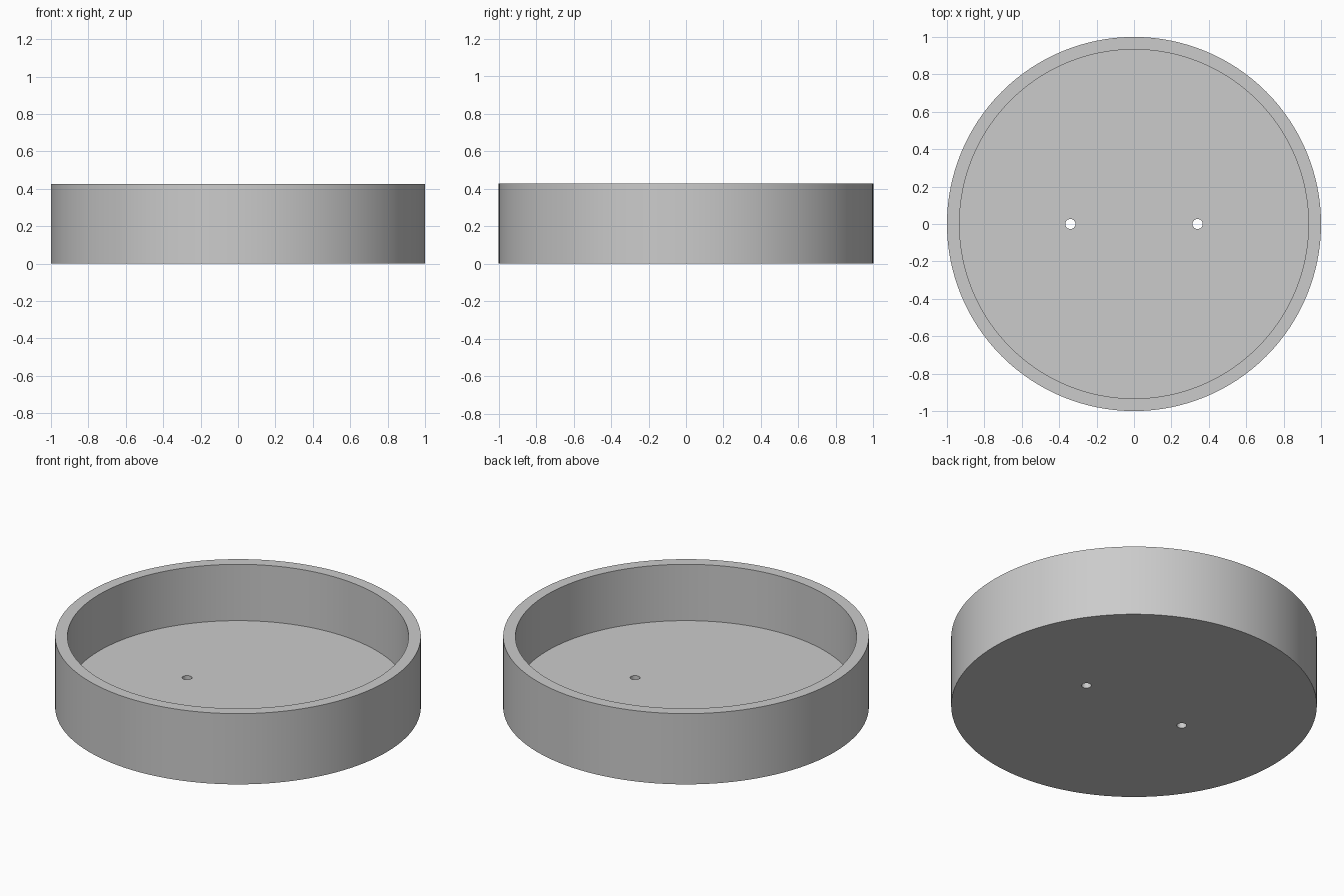
import bpy
import bmesh
from math import radians

RADIUS, INNER, HEIGHT, FLOOR = 1.0, 0.933, 0.427, 0.087
HOLE_X, HOLE_R = 0.34, 0.027

cube = bpy.data.objects.get("Cube")
if cube:
    bpy.data.objects.remove(cube, do_unlink=True)

grey = bpy.data.materials.new("plain grey")
grey.use_nodes = True
colour = (0.6, 0.6, 0.6, 1)
grey.diffuse_color = colour
grey.node_tree.nodes["Principled BSDF"].inputs["Base Color"].default_value = colour


def cylinder(name, radius, bottom, top, sides, x=0):
    bpy.ops.mesh.primitive_cylinder_add(
        vertices=sides, radius=radius, depth=top - bottom,
        location=(x, 0, (top + bottom) / 2))
    obj = bpy.context.object
    obj.name = name
    obj.data.materials.append(grey)
    return obj


# Round tray: inset the top face and push it down to form rim, wall and floor
tray = cylinder("round_tray", RADIUS, 0, HEIGHT, 128)
bm = bmesh.new()
bm.from_mesh(tray.data)
top = max(bm.faces, key=lambda f: f.calc_center_median().z)
bmesh.ops.inset_region(bm, faces=[top], thickness=RADIUS - INNER)
ring = bmesh.ops.extrude_discrete_faces(bm, faces=[top])
bmesh.ops.translate(bm, verts=ring["faces"][0].verts, vec=(0, 0, FLOOR - HEIGHT))
bm.to_mesh(tray.data)
bm.free()

# Two screw holes through the floor
for side, x in (("right", -HOLE_X), ("left", HOLE_X)):
    cutter = cylinder(side + "_hole_cutter", HOLE_R, -0.1, FLOOR + 0.1, 32, x)
    cutter.hide_render = True
    cutter.hide_set(True)
    cut = tray.modifiers.new(side + "_hole", "BOOLEAN")
    cut.object = cutter
    cut.operation = "DIFFERENCE"
    cut.solver = "EXACT"

# Bake the holes, then smooth the curved walls only
bpy.context.view_layer.objects.active = tray
tray.select_set(True)
for mod in list(tray.modifiers):
    bpy.ops.object.modifier_apply(modifier=mod.name)
for obj in [o for o in bpy.data.objects if o.name.endswith("_hole_cutter")]:
    bpy.data.objects.remove(obj, do_unlink=True)
bpy.ops.object.shade_smooth_by_angle(angle=radians(30))
